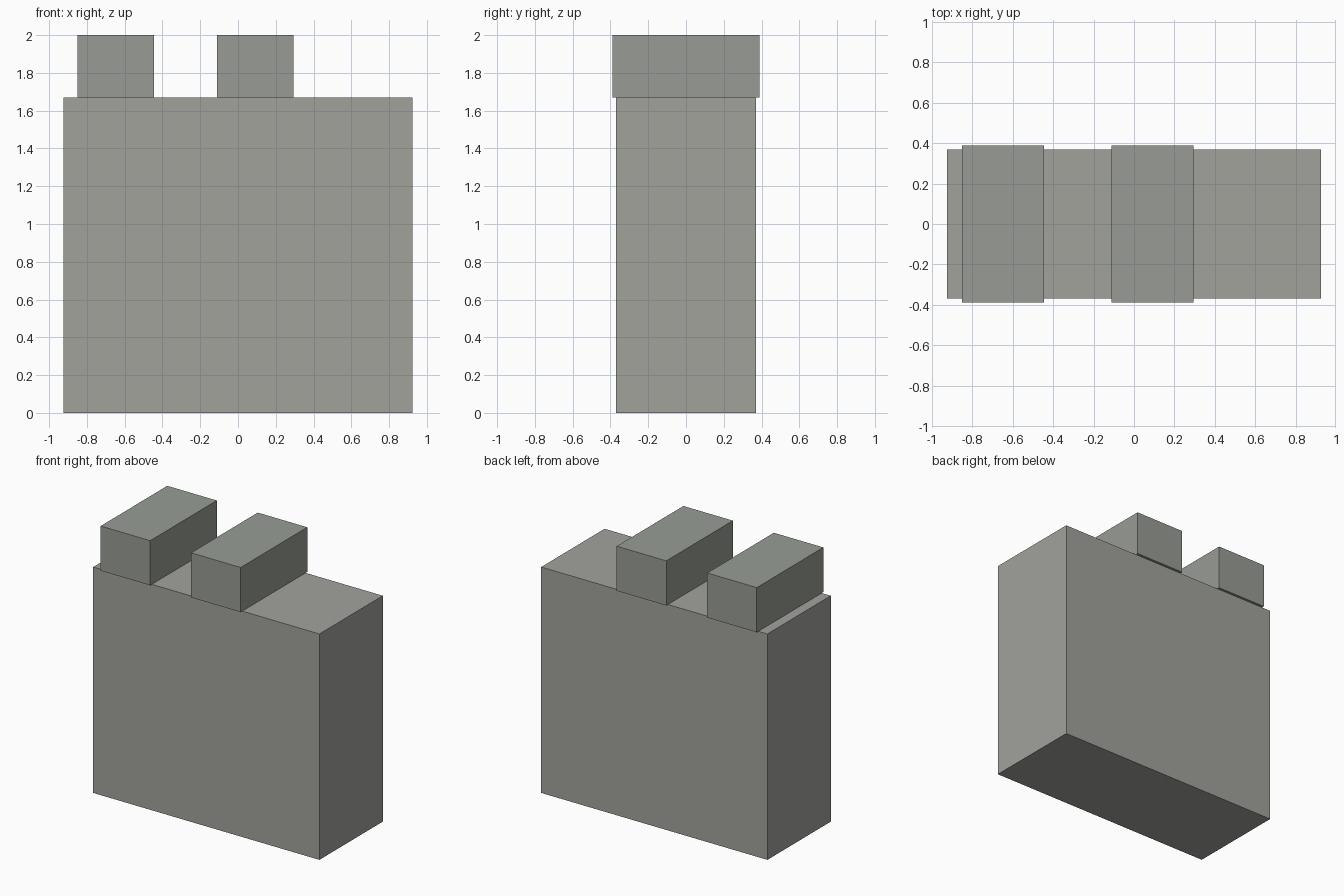
import bpy

if "Cube" in bpy.data.objects:
    bpy.data.objects.remove(bpy.data.objects["Cube"])


def stone(name, rgb):
    mat = bpy.data.materials.new(name)
    mat.diffuse_color = (*rgb, 1)
    mat.use_nodes = True
    mat.node_tree.nodes["Principled BSDF"].inputs["Base Color"].default_value = mat.diffuse_color
    return mat


def box(name, x0, x1, half_depth, z0, z1, mat):
    bpy.ops.mesh.primitive_cube_add(size=1, location=((x0 + x1) / 2, 0, (z0 + z1) / 2))
    ob = bpy.context.object
    ob.name = name
    ob.scale = (x1 - x0, 2 * half_depth, z1 - z0)
    bpy.ops.object.transform_apply(location=False, rotation=False, scale=True)
    ob.data.materials.append(mat)
    return ob


WALL_TOP = 1.67
MERLON_WIDTH = 0.405
MERLON_SPACING = 0.74

wall_stone = stone("wall_stone", (0.36, 0.36, 0.335))
merlon_stone = stone("merlon_stone", (0.315, 0.335, 0.30))

# Wall section
box("wall_body", -0.925, 0.925, 0.37, 0, WALL_TOP, wall_stone)

# Evenly spaced merlons, slightly overhanging front and back
for i in range(2):
    x = -0.851 + i * MERLON_SPACING
    box(f"merlon_{i + 1}", x, x + MERLON_WIDTH, 0.389, WALL_TOP, 2.0, merlon_stone)
